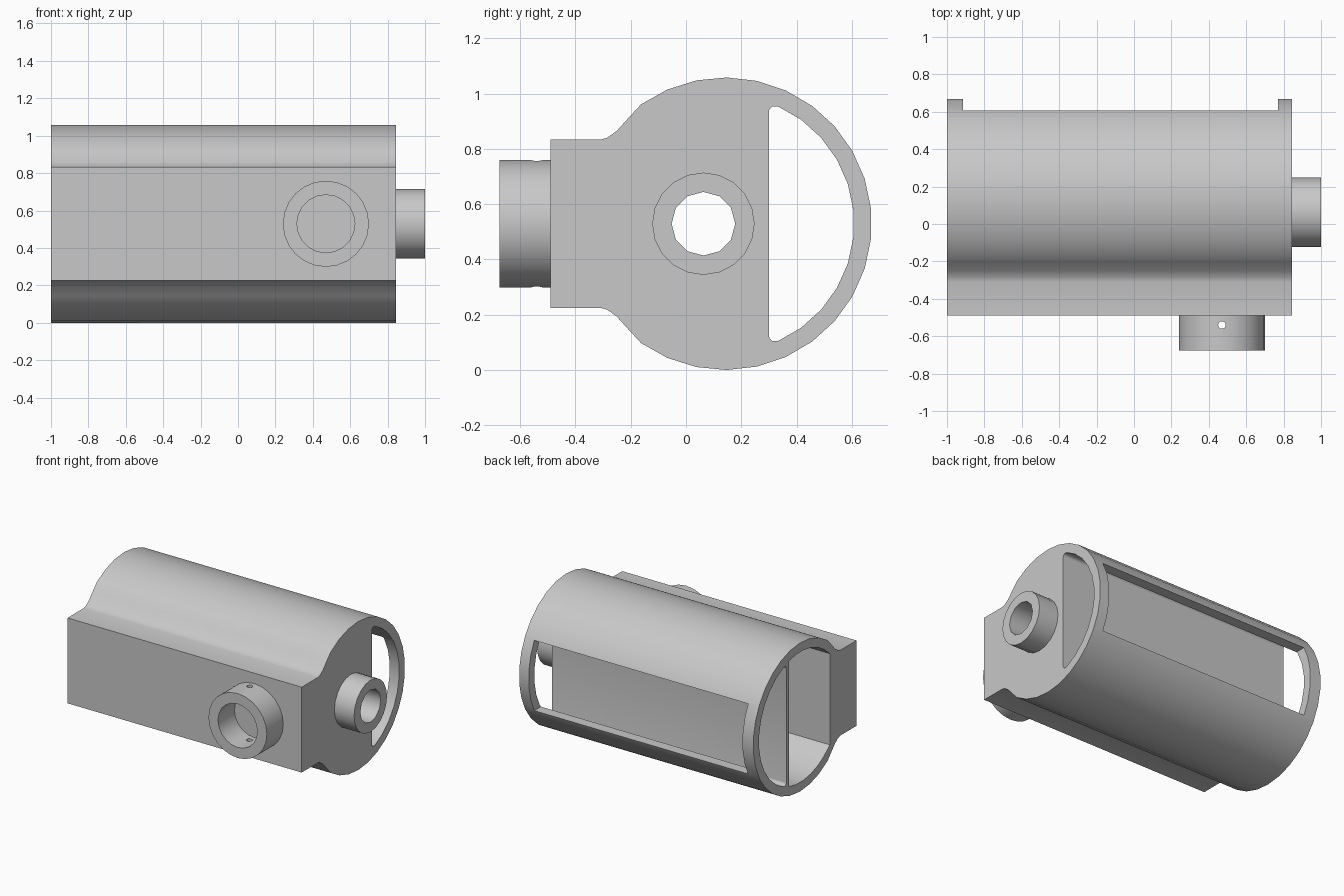
import bpy, bmesh, math

cube = bpy.data.objects.get("Cube")
if cube:
    bpy.data.objects.remove(cube, do_unlink=True)

grey = bpy.data.materials.new("light grey")
grey.use_nodes = True
colour = (0.58, 0.58, 0.58, 1)
grey.diffuse_color = colour
grey.node_tree.nodes["Principled BSDF"].inputs["Base Color"].default_value = colour

CY, CZ = 0.143, 0.529        # axis of the round housing
R_OUT, R_IN = 0.529, 0.465   # housing radii
X0, X1 = -1.0, 0.845         # housing ends


def arc(cu, cv, r, a0, a1, steps):
    """Points on an arc, angles in degrees."""
    angles = [math.radians(a0 + (a1 - a0) * i / steps) for i in range(steps + 1)]
    return [(cu + r * math.cos(a), cv + r * math.sin(a)) for a in angles]


def circle(cu, cv, r, sides):
    return arc(cu, cv, r, 0, 360, sides)[:-1]


def symmetric(upper):
    """Close a profile by mirroring its upper half about the axis height."""
    return upper + [(u, 2 * CZ - v) for u, v in reversed(upper)]


def prism(name, profile, axis, lo, hi):
    """Extrude a flat profile along the x, y or z axis."""
    place = {"x": lambda u, v, t: (t, u, v),
             "y": lambda u, v, t: (u, t, v),
             "z": lambda u, v, t: (u, v, t)}[axis]
    bm = bmesh.new()
    face = bm.faces.new([bm.verts.new(place(u, v, lo)) for u, v in profile])
    moved = bmesh.ops.extrude_face_region(bm, geom=[face])
    verts = [g for g in moved["geom"] if isinstance(g, bmesh.types.BMVert)]
    bmesh.ops.translate(bm, verts=verts, vec=place(0, 0, hi - lo))
    bmesh.ops.recalc_face_normals(bm, faces=bm.faces)
    mesh = bpy.data.meshes.new(name)
    bm.to_mesh(mesh)
    bm.free()
    mesh.materials.append(grey)
    obj = bpy.data.objects.new(name, mesh)
    bpy.context.collection.objects.link(obj)
    return obj


def carve(obj, cutters):
    """Subtract the cutters, bake the result and shade it."""
    for cutter in cutters:
        cutter.hide_render = True
        mod = obj.modifiers.new("cut", "BOOLEAN")
        mod.operation = "DIFFERENCE"
        mod.solver = "EXACT"
        mod.object = cutter
    graph = bpy.context.evaluated_depsgraph_get()
    baked = bpy.data.meshes.new_from_object(obj.evaluated_get(graph))
    obj.modifiers.clear()
    obj.data = baked
    for cutter in cutters:
        bpy.data.objects.remove(cutter, do_unlink=True)
    bpy.ops.object.select_all(action="DESELECT")
    obj.select_set(True)
    bpy.context.view_layer.objects.active = obj
    bpy.ops.object.shade_smooth_by_angle(angle=math.radians(40))


# Housing: round barrel blended into a rectangular block at the front
outline = [(-0.49, 0.833), (-0.31, 0.833), (-0.285, 0.84), (-0.25, 0.865), (-0.205, 0.915)]
outline += arc(CY, CZ, R_OUT, 125.3, 5.96, 10)
housing = prism("housing", symmetric(outline), "x", X0, X1)

# Main chamber, open at one end and closed by a wall at the other
chamber = prism("chamber_cutter", symmetric(arc(CY, CZ, R_IN, 135.7, 74.2, 6)),
                "x", X0 - 0.1, X1 - 0.08)

# Rear compartment running right through, with small rounded corners
rear = [(0.30, CZ + 0.405), (0.302, CZ + 0.415), (0.312, CZ + 0.424)]
rear += arc(CY, CZ, R_IN, 66, 6, 5)
compartment = prism("compartment_cutter", symmetric(rear), "x", X0 - 0.1, X1 + 0.1)

# Long window in the back of the barrel
half = 0.25
window = prism("window_cutter", symmetric([(0.45, CZ + half), (0.9, CZ + half)]),
               "x", -0.915, 0.77)

# Hole through the end wall under the pipe
PIPE = (0.063, CZ)
wall_hole = prism("wall_hole_cutter", circle(*PIPE, 0.115, 12), "x", 0.6, 1.1)
carve(housing, [chamber, compartment, window, wall_hole])

# End pipe
pipe = prism("end_pipe", circle(*PIPE, 0.185, 20), "x", X1, 1.0)
carve(pipe, [prism("pipe_bore_cutter", circle(*PIPE, 0.115, 12), "x", 0.7, 1.1)])

# Front socket with a small pin hole through its rim, top and bottom
SOCKET = (0.47, CZ)
socket = prism("front_socket", circle(*SOCKET, 0.23, 24), "y", -0.675, -0.49)
carve(socket, [prism("socket_bore_cutter", circle(*SOCKET, 0.155, 20), "y", -0.8, -0.4),
               prism("pin_hole_cutter", circle(0.47, -0.54, 0.02, 12), "z", 0.1, 1.0)])
